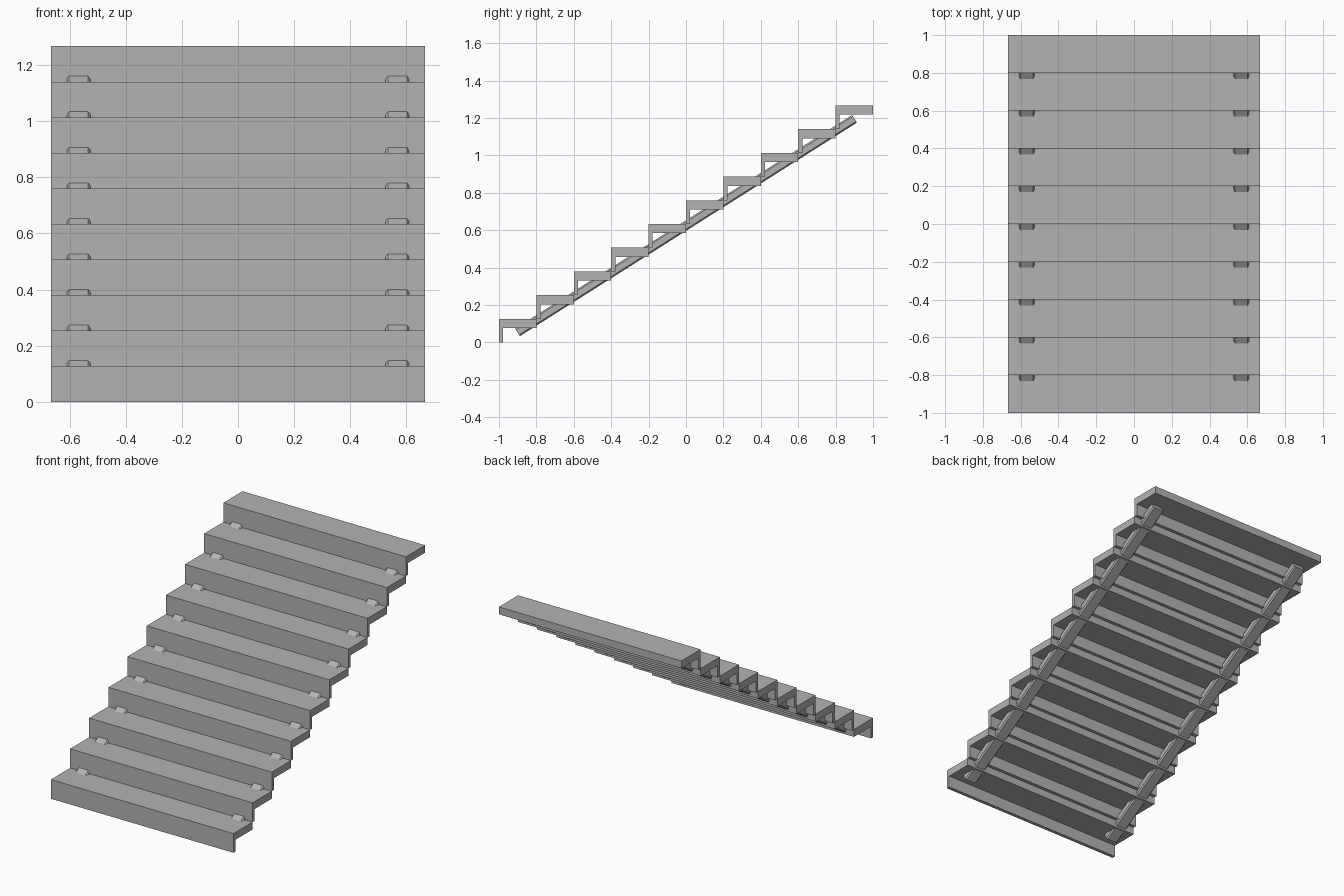
import bpy, bmesh, math
from mathutils import Matrix, Vector

cube = bpy.data.objects.get("Cube")
if cube:
    bpy.data.objects.remove(cube, do_unlink=True)

STEPS, RUN, RISE = 10, 0.2, 0.1267
HALF_WIDTH, TREAD, RISER = 0.667, 0.049, 0.022

grey = bpy.data.materials.new("stone grey")
grey.use_nodes = True
colour = (0.45, 0.45, 0.45, 1)
grey.diffuse_color = colour
grey.node_tree.nodes["Principled BSDF"].inputs["Base Color"].default_value = colour


def add_object(name, bm):
    bmesh.ops.recalc_face_normals(bm, faces=bm.faces)
    mesh = bpy.data.meshes.new(name)
    bm.to_mesh(mesh)
    bm.free()
    mesh.materials.append(grey)
    obj = bpy.data.objects.new(name, mesh)
    bpy.context.collection.objects.link(obj)
    return obj


# Steps: an L-shaped tread and riser, repeated up the flight
profile = [(0, 0), (RISER, 0), (RISER, RISE - TREAD),
           (RUN, RISE - TREAD), (RUN, RISE), (0, RISE)]
bm = bmesh.new()
face = bm.faces.new([bm.verts.new((-HALF_WIDTH, y, z)) for y, z in profile])
side = bmesh.ops.extrude_face_region(bm, geom=[face])["geom"]
bmesh.ops.translate(bm, vec=(2 * HALF_WIDTH, 0, 0),
                    verts=[v for v in side if isinstance(v, bmesh.types.BMVert)])
steps = add_object("steps", bm)
steps.location.y = -1
array = steps.modifiers.new("flight", 'ARRAY')
array.count = STEPS
array.use_relative_offset = False
array.use_constant_offset = True
array.constant_offset_displace = (0, RUN, RISE)

# Stringers: sloping beams with chamfered long edges under the steps
for name, sign in (("left_stringer", 1), ("right_stringer", -1)):
    bm = bmesh.new()
    bmesh.ops.create_cube(bm, size=1, matrix=Matrix.Diagonal((0.084, 2.133, 0.048, 1)))
    long_edges = [e for e in bm.edges if e.calc_length() > 1]
    bmesh.ops.bevel(bm, geom=long_edges, offset=0.008, segments=1,
                    affect='EDGES', profile=0.5)
    beam = add_object(name, bm)
    beam.location = Vector((sign * 0.568, 0, 0.625))
    beam.rotation_euler.x = math.atan2(RISE, RUN)
